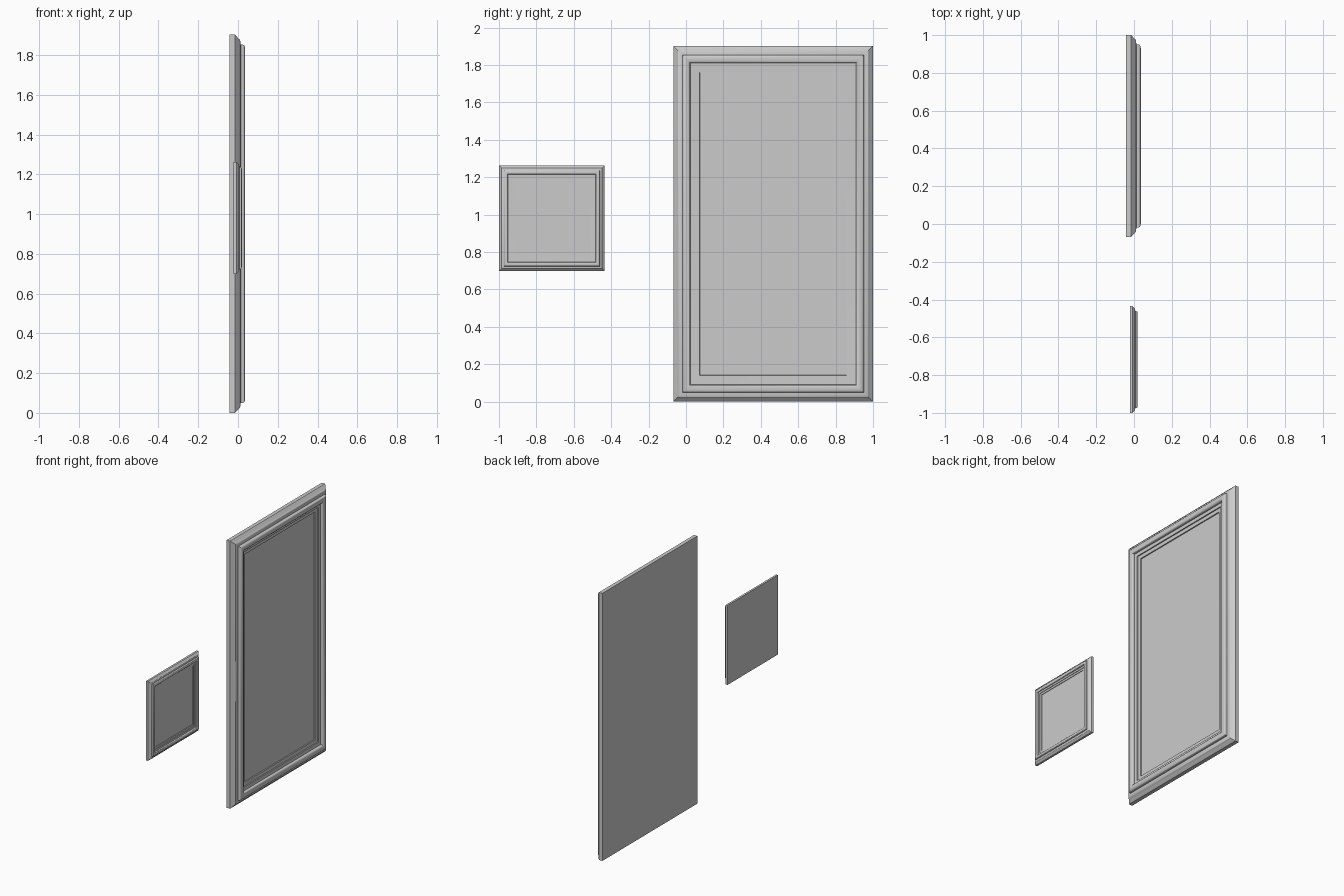
import bpy, bmesh, math

if "Cube" in bpy.data.objects:
    bpy.data.objects.remove(bpy.data.objects["Cube"])

# Moulding cross-section: (inset from outer edge, depth along x)
profile = [(0, -0.042), (0, -0.015)]
# cove on the outer lip
for i in range(1, 5):
    a = math.pi / 2 * i / 4
    profile.append((0.024 * math.sin(a * 0.8) / math.sin(math.pi * 0.4),
                    -0.013 + 0.022 * i / 4))
# flat fillet, then the rounded bead
profile += [(0.027, 0.011), (0.044, 0.012), (0.049, 0.014)]
for i in range(9):
    a = math.pi * (1 - i / 8)
    profile.append((0.070 + 0.020 * math.cos(a), 0.025 + 0.011 * math.sin(a)))
# inner stepped rebate down to the panel
profile += [(0.091, 0.014), (0.115, 0.013), (0.116, 0.006),
            (0.141, 0.005), (0.142, -0.002)]


def framed_panel(name, y0, y1, z0, z1, k):
    """Mitred moulding around a rectangle, closed by a front panel and flat back."""
    bm = bmesh.new()
    rings = []
    for d, x in profile:
        d, x = d * k, x * k
        rings.append([bm.verts.new((x, y, z)) for y, z in
                      ((y0 + d, z0 + d), (y1 - d, z0 + d),
                       (y1 - d, z1 - d), (y0 + d, z1 - d))])
    for a, b in zip(rings, rings[1:]):
        for i in range(4):
            j = (i + 1) % 4
            bm.faces.new((a[i], a[j], b[j], b[i]))
    bm.faces.new(rings[-1])
    bm.faces.new(rings[0][::-1])
    bmesh.ops.recalc_face_normals(bm, faces=bm.faces[:])
    me = bpy.data.meshes.new(name)
    bm.to_mesh(me)
    bm.free()
    ob = bpy.data.objects.new(name, me)
    bpy.context.collection.objects.link(ob)
    bpy.ops.object.select_all(action='DESELECT')
    ob.select_set(True)
    bpy.context.view_layer.objects.active = ob
    bpy.ops.object.shade_smooth_by_angle(angle=math.radians(35))
    return ob


# tall framed panel and the small square one beside it
framed_panel("tall_wall_panel", -0.068, 1.0, 0.0, 1.902, 1.0)
framed_panel("square_wall_panel", -1.0, -0.435, 0.698, 1.263, 0.53)
